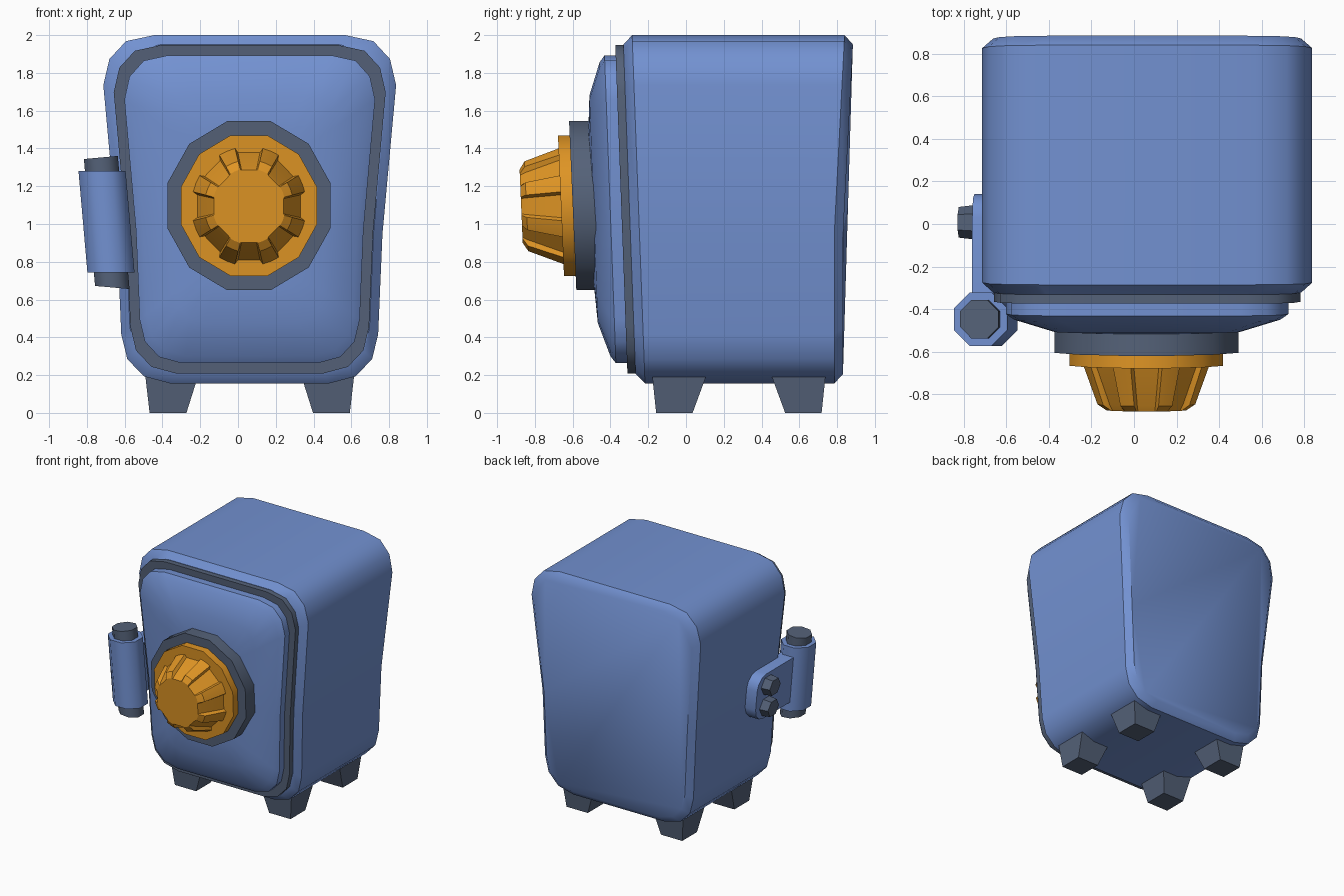
import bpy, bmesh, math
from mathutils import Vector

if "Cube" in bpy.data.objects:
    bpy.data.objects.remove(bpy.data.objects["Cube"])

CX, CZ = 0.062, 1.097          # centre of body in x, centre of dial in z


def material(name, rgb):
    m = bpy.data.materials.new(name)
    m.diffuse_color = (*rgb, 1)
    m.use_nodes = True
    m.node_tree.nodes["Principled BSDF"].inputs["Base Color"].default_value = m.diffuse_color
    return m


BLUE = material("safe blue", (0.17, 0.285, 0.64))
DARK = material("slate metal", (0.09, 0.122, 0.19))
GOLD = material("orange brass", (0.74, 0.30, 0.018))


def loft(name, rings, mat, angle=None, warp=None, tip=None):
    """Skin a list of equal-length rings and cap both ends (optionally with a fan)."""
    bm = bmesh.new()
    f = warp or (lambda p: p)
    vs = [[bm.verts.new(f(Vector(p))) for p in r] for r in rings]
    n = len(vs[0])
    for a, b in zip(vs, vs[1:]):
        for i in range(n):
            j = (i + 1) % n
            bm.faces.new((a[i], a[j], b[j], b[i]))
    bm.faces.new(vs[0])
    if tip:
        t = bm.verts.new(f(Vector(tip)))
        for i in range(n):
            bm.faces.new((vs[-1][i], vs[-1][(i + 1) % n], t))
    else:
        bm.faces.new(vs[-1])
    bmesh.ops.recalc_face_normals(bm, faces=bm.faces)
    me = bpy.data.meshes.new(name)
    bm.to_mesh(me)
    bm.free()
    me.materials.append(mat)
    ob = bpy.data.objects.new(name, me)
    bpy.context.collection.objects.link(ob)
    if angle:
        bpy.ops.object.select_all(action='DESELECT')
        ob.select_set(True)
        bpy.context.view_layer.objects.active = ob
        bpy.ops.object.shade_smooth_by_angle(angle=math.radians(angle))
    return ob


# Tapered rounded outline of the safe (half width, height), right side
HALF = [(0.505, 2.0), (0.655, 1.968), (0.743, 1.873), (0.775, 1.735), (0.703, 0.95),
        (0.68, 0.416), (0.648, 0.285), (0.56, 0.193), (0.42, 0.156)]
MID = 1.078


def outline(y, inset=0.0):
    sx, sz = 1 - inset / 0.745, 1 - inset / 0.922
    pts = HALF + [(-x, z) for x, z in reversed(HALF)]
    return [(CX + x * sx, y, MID + (z - MID) * sz) for x, z in pts]


def lean(p, k=0.037):
    """The front leans forward at the top, the back flares above mid height."""
    if p.y < 0.2:
        return Vector((p.x, p.y - k * (p.z - 1.1), p.z))
    return Vector((p.x, p.y + 0.052 * max(0, p.z - 0.95), p.z))


def tilt(p):
    return lean(p, 0.043)


# Body, gasket and domed door
loft("safe_body", [outline(-0.30, 0.05), outline(-0.252), outline(0.785), outline(0.832, 0.05)],
     BLUE, 40, lean)
loft("door_gasket", [outline(-0.28, 0.053), outline(-0.343, 0.053)], DARK, 40, lean)
loft("door", [outline(-0.33, 0.107), outline(-0.402, 0.107), outline(-0.43, 0.145),
              outline(-0.49, 0.32), outline(-0.502, 0.50)], BLUE, 40, lean, (CX, -0.508, CZ))


# Dial: collar, disc and fluted knob
def dial_ring(y, r, n=12):
    out = []
    for i in range(n):
        a = math.radians(15) + i * 2 * math.pi / n
        out.append((CX - 0.004 + 0.965 * r * math.cos(a), y, CZ + r * math.sin(a)))
    return out


loft("dial_collar", [dial_ring(-0.47, 0.463), dial_ring(-0.60, 0.463)], DARK, 40, tilt)
loft("dial_disc", [dial_ring(-0.58, 0.386), dial_ring(-0.662, 0.386)], GOLD, 40, tilt)


def fluted_ring(y, outer, inner, count=8):
    out = []
    for k in range(count):
        for deg, r in ((-14, outer), (-12, inner), (12, inner), (14, outer), (22.5, outer)):
            a = math.radians(k * 360 / count + deg)
            out.append((CX - 0.004 + 0.965 * r * math.cos(a), y, CZ - 0.003 + r * math.sin(a)))
    return out


loft("dial_knob", [fluted_ring(-0.65, 0.32, 0.295), fluted_ring(-0.845, 0.245, 0.212),
                   fluted_ring(-0.873, 0.20, 0.195)], GOLD, 30, tilt)


# Four tapered feet, mirrored about the body centre
def foot_ring(sx, sy, x0, x1, y0, y1, z):
    return [(CX + sx * x, 0.28 + sy * y, z)
            for x, y in ((x0, y0), (x1, y0), (x1, y1), (x0, y1))]


for sx, side in ((-1, "left"), (1, "right")):
    for sy, end in ((-1, "front"), (1, "back")):
        loft(f"{end}_{side}_foot",
             [foot_ring(sx, sy, 0.335, 0.53, 0.245, 0.438, 0.0),
              foot_ring(sx, sy, 0.275, 0.552, 0.175, 0.458, 0.19)], DARK)


# Hinge on the left: barrel, pin, plate and bolts, all slanted with the body side
def slant(p):
    return Vector((p.x - 0.088 * (p.z - 1.01), p.y, p.z))


def barrel_ring(r, z, dip=0.0):
    out = []
    for i in range(8):
        a = math.radians(22.5 + 45 * i)
        x = r * math.cos(a)
        out.append((-0.696 + x, -0.447 + r * math.sin(a), z + dip * x))
    return out


loft("hinge_barrel", [barrel_ring(0.135, 0.744), barrel_ring(0.135, 1.28)], BLUE, 50, slant)
loft("hinge_pin", [barrel_ring(0.098, 0.664, -0.09), barrel_ring(0.098, 1.352, 0.09)],
     DARK, 50, slant)

# Plate with rounded rear corners
profile = [(-0.45, 0.82), (0.03, 0.82), (0.085, 0.835), (0.125, 0.875), (0.14, 0.93),
           (0.14, 1.09), (0.125, 1.145), (0.085, 1.185), (0.03, 1.20), (-0.45, 1.20)]
loft("hinge_plate", [[(x, y, z) for y, z in profile] for x in (-0.61, -0.743)], BLUE, 40, slant)

# Hexagonal bolts
for name, z in (("lower_bolt", 0.92), ("upper_bolt", 1.10)):
    rings = [[(x, 0.008 + r * math.cos(math.pi / 3 * i), z + r * math.sin(math.pi / 3 * i))
              for i in range(6)] for x, r in ((-0.72, 0.083), (-0.815, 0.072))]
    loft(name, rings, DARK, None, slant)
